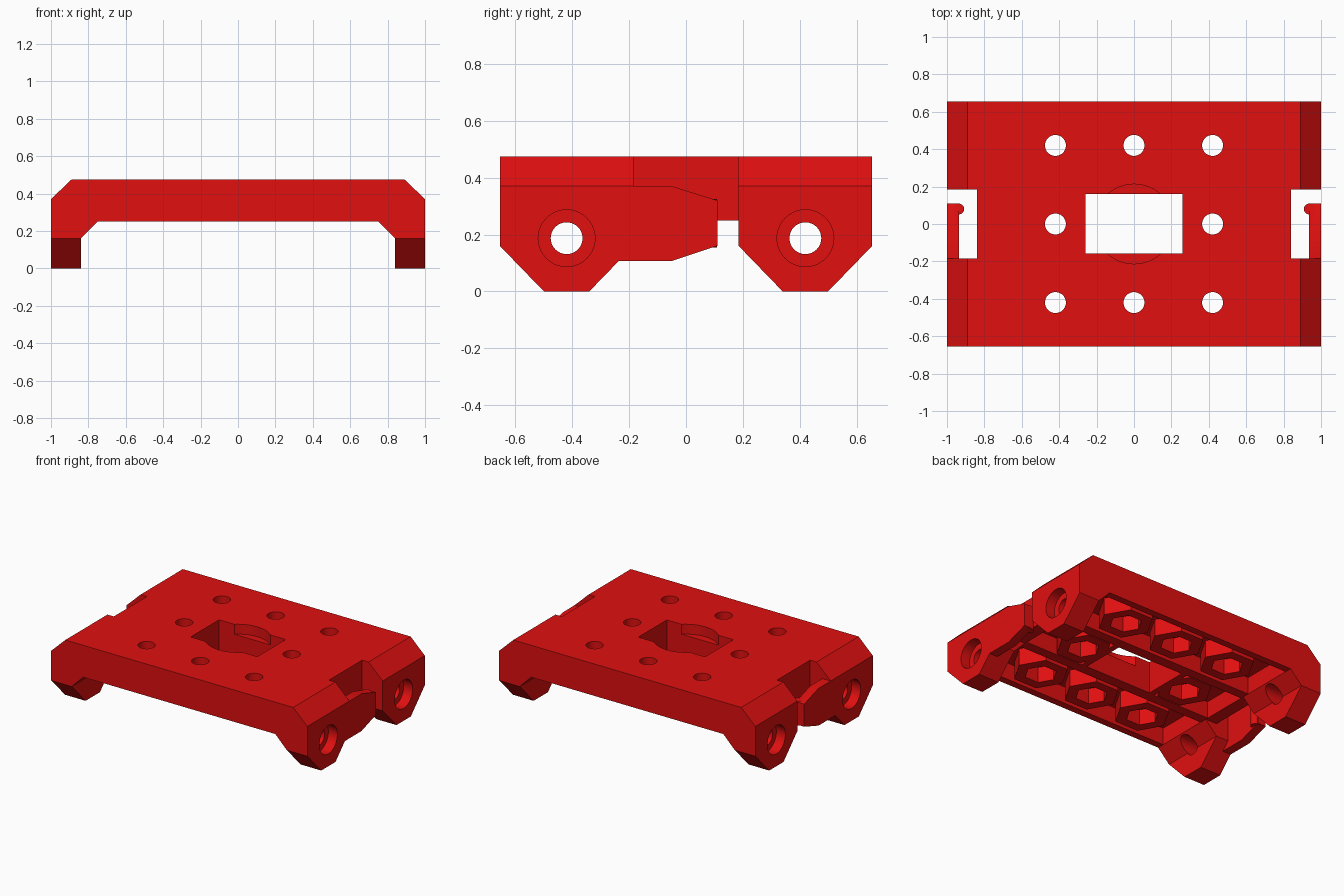
import bpy, bmesh, math
from mathutils import Vector

if "Cube" in bpy.data.objects:
    bpy.data.objects.remove(bpy.data.objects["Cube"])

red = bpy.data.materials.new("red_plastic")
red.diffuse_color = (0.75, 0.005, 0.005, 1)
red.use_nodes = True
red.node_tree.nodes["Principled BSDF"].inputs["Base Color"].default_value = red.diffuse_color


def prism(name, pts, axis, lo, hi):
    """Extrude a 2D outline along an axis; pts are the other two axes in order."""
    def place(a, b, c):
        return {"x": (c, a, b), "y": (a, c, b), "z": (a, b, c)}[axis]
    bm = bmesh.new()
    face = bm.faces.new([bm.verts.new(place(a, b, lo)) for a, b in pts])
    new = bmesh.ops.extrude_face_region(bm, geom=[face])["geom"]
    shift = Vector(place(0, 0, hi - lo))
    bmesh.ops.translate(bm, vec=shift, verts=[v for v in new if isinstance(v, bmesh.types.BMVert)])
    bmesh.ops.recalc_face_normals(bm, faces=bm.faces)
    mesh = bpy.data.meshes.new(name)
    bm.to_mesh(mesh)
    bm.free()
    mesh.materials.append(red)
    ob = bpy.data.objects.new(name, mesh)
    bpy.context.collection.objects.link(ob)
    return ob


def ring(cx, cy, r, n):
    return [(cx + r * math.cos(2 * math.pi * i / n), cy + r * math.sin(2 * math.pi * i / n)) for i in range(n)]


def rect(a0, a1, b0, b1):
    return [(a0, b0), (a1, b0), (a1, b1), (a0, b1)]


def combine(body, tool, op):
    mod = body.modifiers.new(op, "BOOLEAN")
    mod.operation, mod.object, mod.solver = op, tool, "EXACT"
    bpy.context.view_layer.objects.active = body
    bpy.ops.object.modifier_apply(modifier=mod.name)
    bpy.data.objects.remove(tool, do_unlink=True)


def cut(*args):
    combine(body, prism("cutter", *args), "DIFFERENCE")


def add(*args):
    combine(body, prism("addition", *args), "UNION")


# Main body: front outline intersected with side outline
half = [(1, 0), (1, .37), (.89, .475)]
under = [(.75, .25), (.84, .16), (.84, 0)]
front = half + [(-x, z) for x, z in half[::-1]] + [(-x, z) for x, z in under[::-1]] + under
body = prism("carriage_plate", front, "y", -.655, .655)
side = [(.655, .475), (.655, .16), (.5, 0), (.34, 0), (.185, .16), (.185, .25)]
side_full = side + [(-y, z) for y, z in side[::-1]]
combine(body, prism("side_outline", side_full, "x", -1.1, 1.1), "INTERSECT")

# Side notches
for s in (-1, 1):
    cut(rect(s * .84, s * 1.1, -.185, .185), "z", -.1, .6)

# Underside troughs, leaving ribs between the rows
for s in (-1, 1):
    cut(rect(-.75, .75, s * .235, s * .605), "z", .1, .37)
    cut(rect(s * .30, s * .75, -.165, .165), "z", .1, .37)

# Hexagonal nut bosses, nut pockets and bolt holes
spots = [(x, y) for x in (-.42, 0, .42) for y in (-.42, 0, .42) if (x, y) != (0, 0)]
for x, y in spots:
    add(ring(x, y, .18, 6), "z", .25, .42)
for x, y in spots:
    cut(ring(x, y, .105, 6), "z", .2, .36)
    cut(ring(x, y, .056, 32), "z", .1, .6)

# Central window with a shallow round recess
cut(ring(0, 0, .213, 48), "z", .405, .6)
cut(rect(-.26, .26, -.157, .16), "z", .1, .6)

# Spring clip arms with a rounded catch
arm = [(-.25, .107), (-.05, .107), (.11, .16), (.11, .32), (-.05, .37), (-.25, .37)]
for s in (-1, 1):
    add(arm, "x", *sorted((s * .935, s)))
    add(ring(s * .937, .08, .029, 24), "z", .155, .325)

# Leg holes with outer counterbores
for s in (-1, 1):
    for y in (-.42, .42):
        cut(ring(y, .187, .056, 32), "x", *sorted((s * .7, s * 1.1)))
        cut(ring(y, .187, .1, 40), "x", *sorted((s * .93, s * 1.1)))

bpy.ops.object.select_all(action="DESELECT")
body.select_set(True)
bpy.context.view_layer.objects.active = body
bpy.ops.object.shade_smooth_by_angle(angle=math.radians(25))
